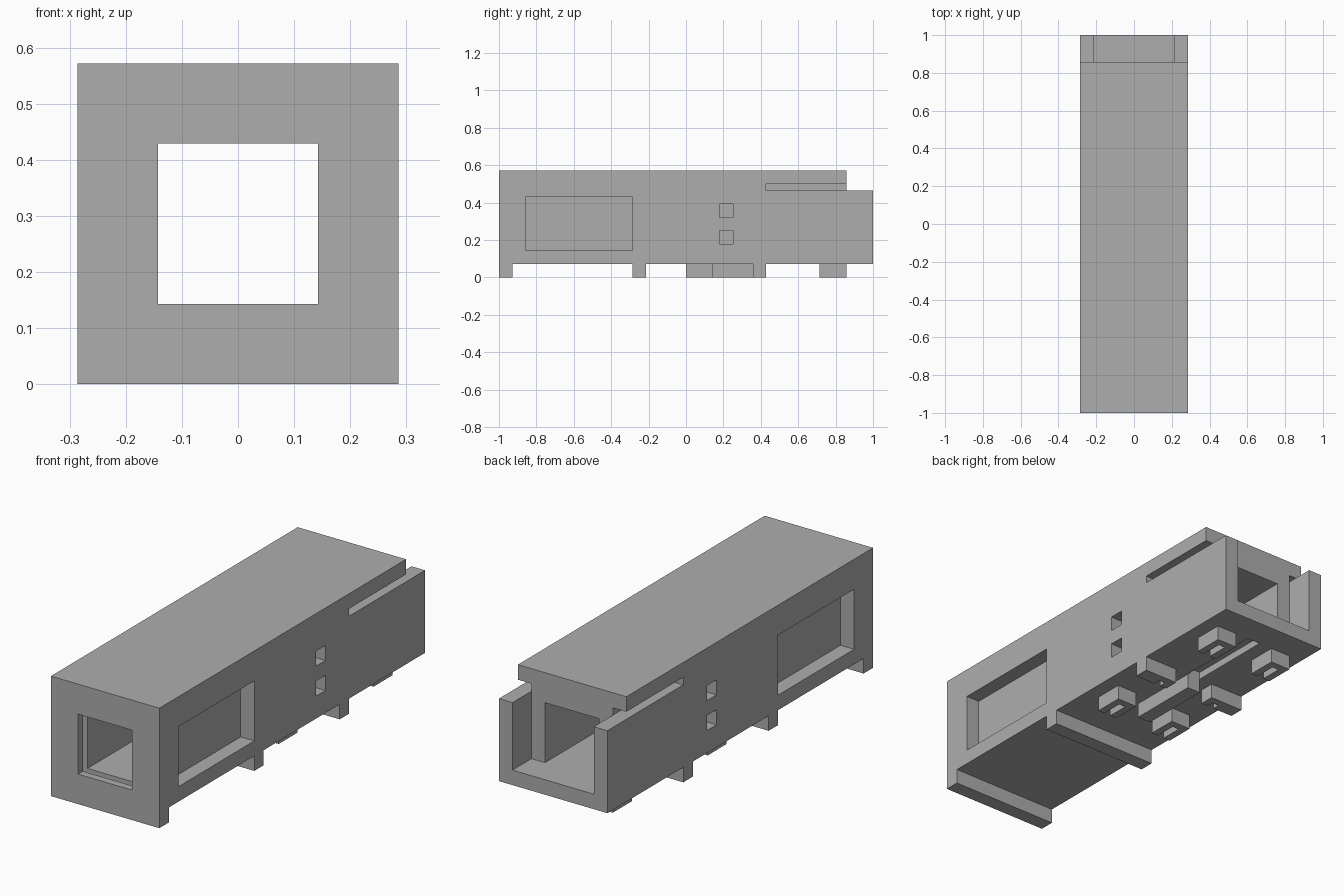
import bpy, bmesh

if "Cube" in bpy.data.objects:
    bpy.data.objects.remove(bpy.data.objects["Cube"])

U = 1 / 14  # the whole model sits on this module

grey = bpy.data.materials.new("plain grey")
grey.diffuse_color = (0.42, 0.42, 0.42, 1)
grey.use_nodes = True
grey.node_tree.nodes["Principled BSDF"].inputs["Base Color"].default_value = grey.diffuse_color


def make(name, bm):
    mesh = bpy.data.meshes.new(name)
    bm.to_mesh(mesh)
    bm.free()
    mesh.materials.append(grey)
    ob = bpy.data.objects.new(name, mesh)
    bpy.context.collection.objects.link(ob)
    return ob


def box(name, x0, x1, y0, y1, z0, z1):
    """Axis-aligned box given in module units."""
    bm = bmesh.new()
    bmesh.ops.create_cube(bm, size=1)
    for v in bm.verts:
        v.co = ((x0 if v.co.x < 0 else x1) * U,
                (y0 if v.co.y < 0 else y1) * U,
                (z0 if v.co.z < 0 else z1) * U)
    return make(name, bm)


def prism(name, outline, z0, z1):
    """Flat outline (x, y) in module units, raised from z0 to z1."""
    bm = bmesh.new()
    face = bm.faces.new([bm.verts.new((x * U, y * U, z0 * U)) for x, y in outline])
    top = bmesh.ops.extrude_face_region(bm, geom=[face])["geom"]
    verts = [g for g in top if isinstance(g, bmesh.types.BMVert)]
    bmesh.ops.translate(bm, verts=verts, vec=(0, 0, (z1 - z0) * U))
    bmesh.ops.recalc_face_normals(bm, faces=bm.faces)
    return make(name, bm)


# Body block, including the two full-width cross feet
body = box("body", -4, 4, -14, 14, 0, 8)

cuts = [
    (-5, 5, -13, -4, -1, 1),       # underside between the cross feet
    (-5, 5, -3, 15, -1, 1),        # underside behind the second foot
    (-2, 2, -15, 13, 2, 6),        # square tunnel from front to back
    (-3, 3, -13.5, -13, 1.5, 6.5), # gap behind the front plate
    (-3, 3, 12, 15, 2, 9),         # open rear bay
    (-5, 5, 12, 15, 6.5, 9),       # roof stops short of the rear walls
    (-0.5, 0.5, 6, 12, 0, 1.5),    # groove under the floor
]
for a, b in ((3, 5), (-5, -3)):
    cuts += [
        (a, b, -12, -4, 2, 6),         # side window recess
        (a, b, 6, 13, 6.5, 7),         # slot under the roof
        (a, b, 2.5, 3.5, 2.5, 3.5),    # lower small hole
        (a, b, 2.5, 3.5, 4.5, 5.5),    # upper small hole
    ]

bpy.context.view_layer.objects.active = body
for c in cuts:
    cutter = box("cutter", *c)
    cutter.hide_render = True
    mod = body.modifiers.new("cut", 'BOOLEAN')
    mod.operation = 'DIFFERENCE'
    mod.solver = 'EXACT'
    mod.object = cutter
    bpy.ops.object.modifier_apply(modifier=mod.name)
    bpy.data.objects.remove(cutter)

# Central rail under the floor
box("central_rail", -0.5, 0.5, 1, 6, 0, 1)

# U-shaped clips on both sides: front, middle (reaching the edge) and rear
for side, label in ((1, "right"), (-1, "left")):
    for part, y0, y1, outer in (("front", 0, 2, 3), ("middle", 5, 6, 4), ("rear", 10, 12, 3)):
        pts = [(1.5, y0), (2, y0), (2, y1 - 0.5), (2.5, y1 - 0.5),
               (2.5, y0), (outer, y0), (outer, y1), (1.5, y1)]
        prism(f"{label}_{part}_clip", [(side * x, y) for x, y in pts], 0, 1)
